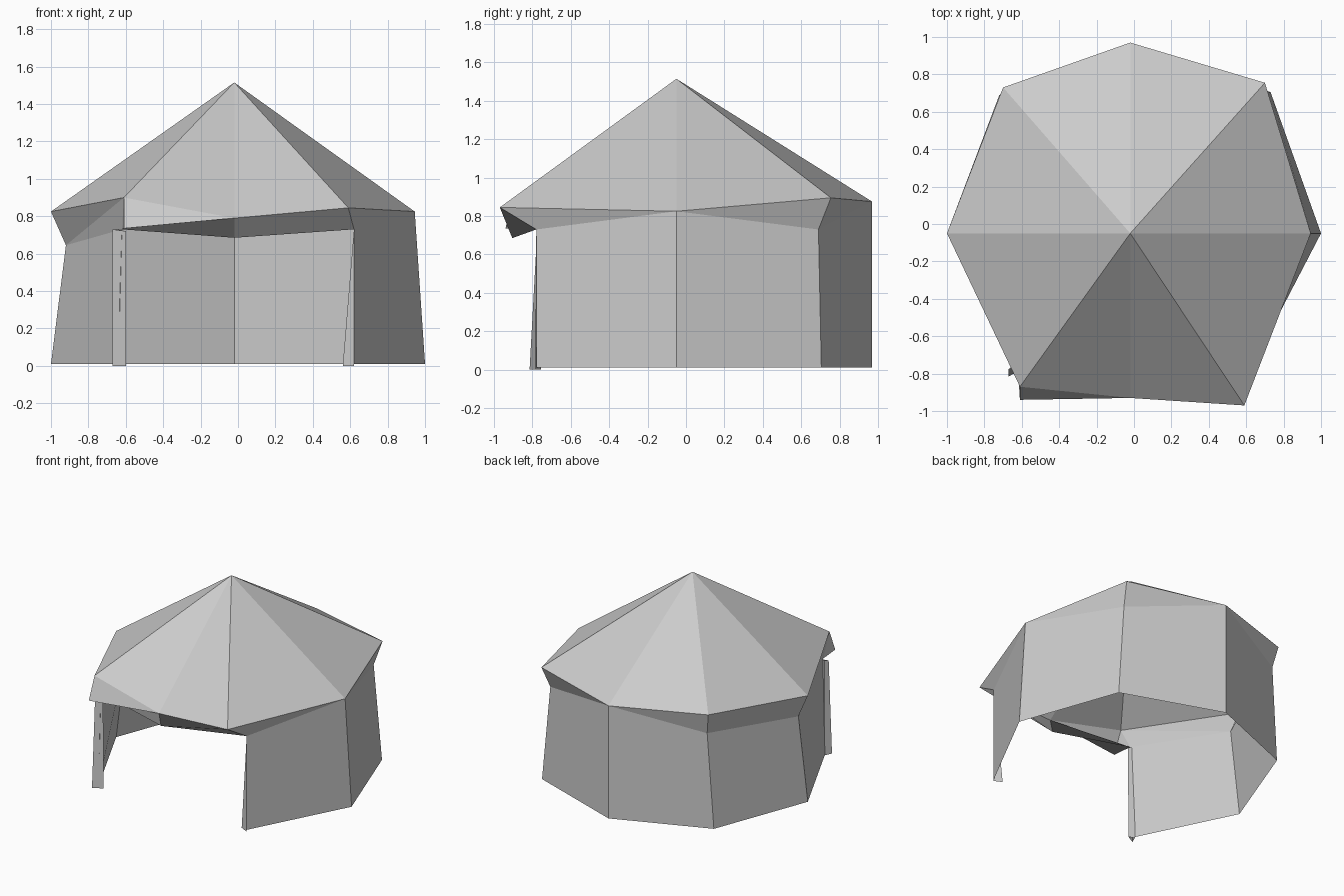
import bpy
import bmesh
from mathutils import Vector

default_cube = bpy.data.objects.get("Cube")
if default_cube:
    bpy.data.objects.remove(default_cube, do_unlink=True)

# One canvas colour for the whole tent
canvas = bpy.data.materials.new("grey_canvas")
canvas.use_nodes = True
canvas_colour = (0.6, 0.6, 0.6, 1)
canvas.diffuse_color = canvas_colour
canvas.node_tree.nodes["Principled BSDF"].inputs["Base Color"].default_value = canvas_colour


def build_panels(name, panels):
    """Make one flat-shaded object from panels given as lists of corner points."""
    bm = bmesh.new()
    for corners in panels:
        # Skip corners that coincide, so that pinched quads become triangles
        unique = []
        for corner in corners:
            point = Vector(corner)
            if all((point - other).length > 0.0001 for other in unique):
                unique.append(point)
        if len(unique) > 2:
            bm.faces.new([bm.verts.new(point) for point in unique])
    bmesh.ops.remove_doubles(bm, verts=bm.verts[:], dist=0.0001)
    bmesh.ops.recalc_face_normals(bm, faces=bm.faces[:])
    mesh = bpy.data.meshes.new(name)
    bm.to_mesh(mesh)
    bm.free()
    mesh.materials.append(canvas)
    tent_part = bpy.data.objects.new(name, mesh)
    bpy.context.collection.objects.link(tent_part)
    return tent_part


def strip(upper, lower):
    """Join two rows of points with a row of quads."""
    return [(upper[i], lower[i], lower[i + 1], upper[i + 1])
            for i in range(len(upper) - 1)]


# Corner points, running from the front left corner round the back
apex = (-0.02, -0.05, 1.515)
rim = [(0.59, -0.97, 0.845), (0.945, -0.05, 0.825), (0.7, 0.755, 0.895),
       (-0.02, 0.97, 0.875), (-0.7, 0.73, 0.895), (-1, -0.05, 0.825),
       (-0.61, -0.87, 0.9)]
wall_top = [(0.62, -0.78, 0.73), rim[1], (0.67, 0.69, 0.73),
            rim[3], (-0.67, 0.7, 0.735), (-0.92, -0.05, 0.645),
            (-0.62, -0.78, 0.73)]
ground = [(x, y, 0.01) for x, y in (
    (0.62, -0.78), (1, -0.05), (0.73, 0.705), (-0.02, 0.97),
    (-0.72, 0.69), (-1, -0.05), (-0.64, -0.78))]

# Sagging front edge of the roof above the doorway
front_middle = (-0.02, -0.93, 0.79)
front_droop = (-0.61, -0.94, 0.735)
valance_middle = (-0.02, -0.905, 0.685)

# Pointed roof
roof_edge = rim + [front_middle, rim[0]]
roof_panels = [(apex, roof_edge[i], roof_edge[i + 1])
               for i in range(len(roof_edge) - 1)]
roof_panels.append((rim[-1], front_droop, front_middle))
build_panels("roof", roof_panels)

# Underside of the eaves, leaning in from the rim to the wall top
eave_panels = strip(rim[:-1], wall_top[:-1])
eave_panels += [(rim[-2], wall_top[-2], rim[-1]),
                (rim[-1], wall_top[-2], wall_top[-1]),
                (rim[-1], wall_top[-1], front_droop)]
build_panels("eaves", eave_panels)

# Valance hanging over the open doorway
build_panels("doorway_valance", strip(
    [rim[0], front_middle, front_droop],
    [wall_top[0], valance_middle, wall_top[-1]]))

# Walls, open at the front
build_panels("walls", strip(wall_top, ground))

# Narrow folded canvas beside the doorway, left side
build_panels("left_door_flap", [
    (wall_top[0], (0.62, -0.785, 0), (0.56, -0.755, 0))])

# Rolled canvas beside the doorway, right side
roll_top = [(-0.67, -0.775, 0.73), (-0.6, -0.78, 0.72), (-0.645, -0.76, 0.73)]
roll_foot = [(-0.67, -0.815, 0), (-0.6, -0.775, 0), (-0.645, -0.76, 0)]
build_panels("right_door_flap", strip(
    roll_top + roll_top[:1], roll_foot + roll_foot[:1]))
